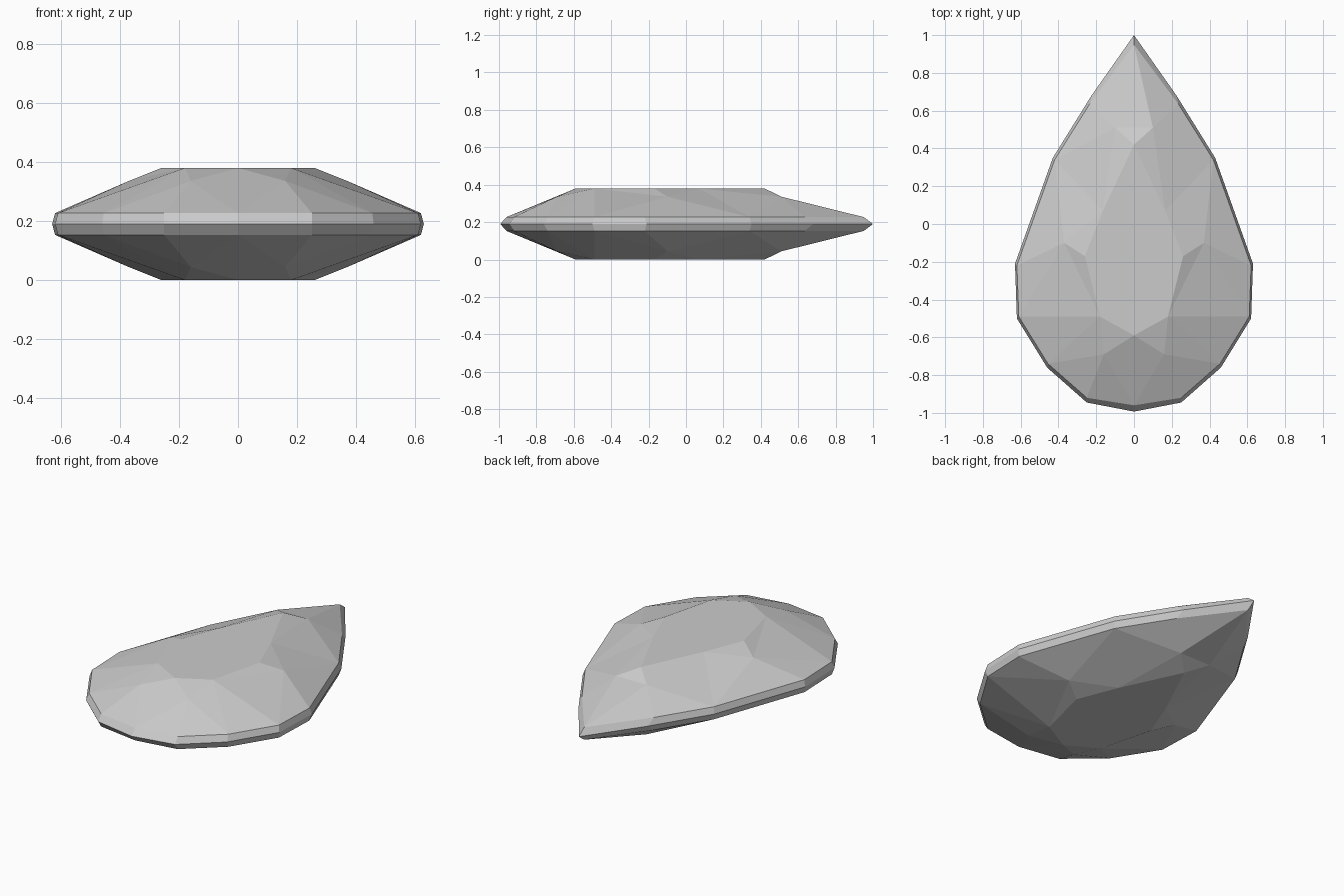
import bpy, bmesh

if "Cube" in bpy.data.objects:
    bpy.data.objects.remove(bpy.data.objects["Cube"])

MID, GIRDLE, STAR, TABLE = 0.19, 0.227, 0.336, 0.38

# Right half outlines, from the tip to the round end
outer = [(0, 1), (.225, .68), (.43, .35), (.63, -.21), (.62, -.5), (.46, -.76), (.25, -.945), (0, -.993)]
inner = [(0, .95), (.235, .635), (.42, .34), (.62, -.22), (.61, -.49), (.455, -.74), (.25, -.92), (0, -.96)]
stars = [(0, .51), (.1, .51), (.37, -.1), (.16, -.69)]
table = [(0, .42), (.165, .07), (.26, -.17), (.18, -.49), (0, -.59)]

bm = bmesh.new()


def ring(points, z):
    return [bm.verts.new((x, y, z)) for x, y in points]


V = {"G": ring(outer, MID), "H": ring(inner, GIRDLE),
     "S": ring(stars, STAR), "T": ring(table, TABLE)}

# Girdle band
for i in range(7):
    bm.faces.new((V["G"][i], V["G"][i + 1], V["H"][i + 1], V["H"][i]))

# Crown facets
facets = ("H0H1S1 H0S1S0 S0S1T0 S1T1T0 H1H2S1 S1H2T1 T1H2S2 H2H3S2 T1S2T2 "
          "S2H3H4 S2H4T3 S2T3T2 T3H4H5 T3H5S3 S3H5H6 S3H6H7 S3H7T4 T3S3T4")
for f in facets.split():
    bm.faces.new([V[f[k]][int(f[k + 1])] for k in (0, 2, 4)])

# Flat table
bm.faces.new(V["T"])

# Mirror across the centre line, then crown to underside
for axis in (0, 2):
    bm.verts.ensure_lookup_table()
    dup = bmesh.ops.duplicate(bm, geom=bm.verts[:] + bm.edges[:] + bm.faces[:])
    for v in dup["geom"]:
        if isinstance(v, bmesh.types.BMVert):
            v.co[axis] = -v.co[axis] if axis == 0 else 2 * MID - v.co.z
    bmesh.ops.remove_doubles(bm, verts=bm.verts[:], dist=1e-4)
bmesh.ops.recalc_face_normals(bm, faces=bm.faces[:])

mesh = bpy.data.meshes.new("teardrop_gem")
bm.to_mesh(mesh)
bm.free()
gem = bpy.data.objects.new("teardrop_gem", mesh)
bpy.context.collection.objects.link(gem)
